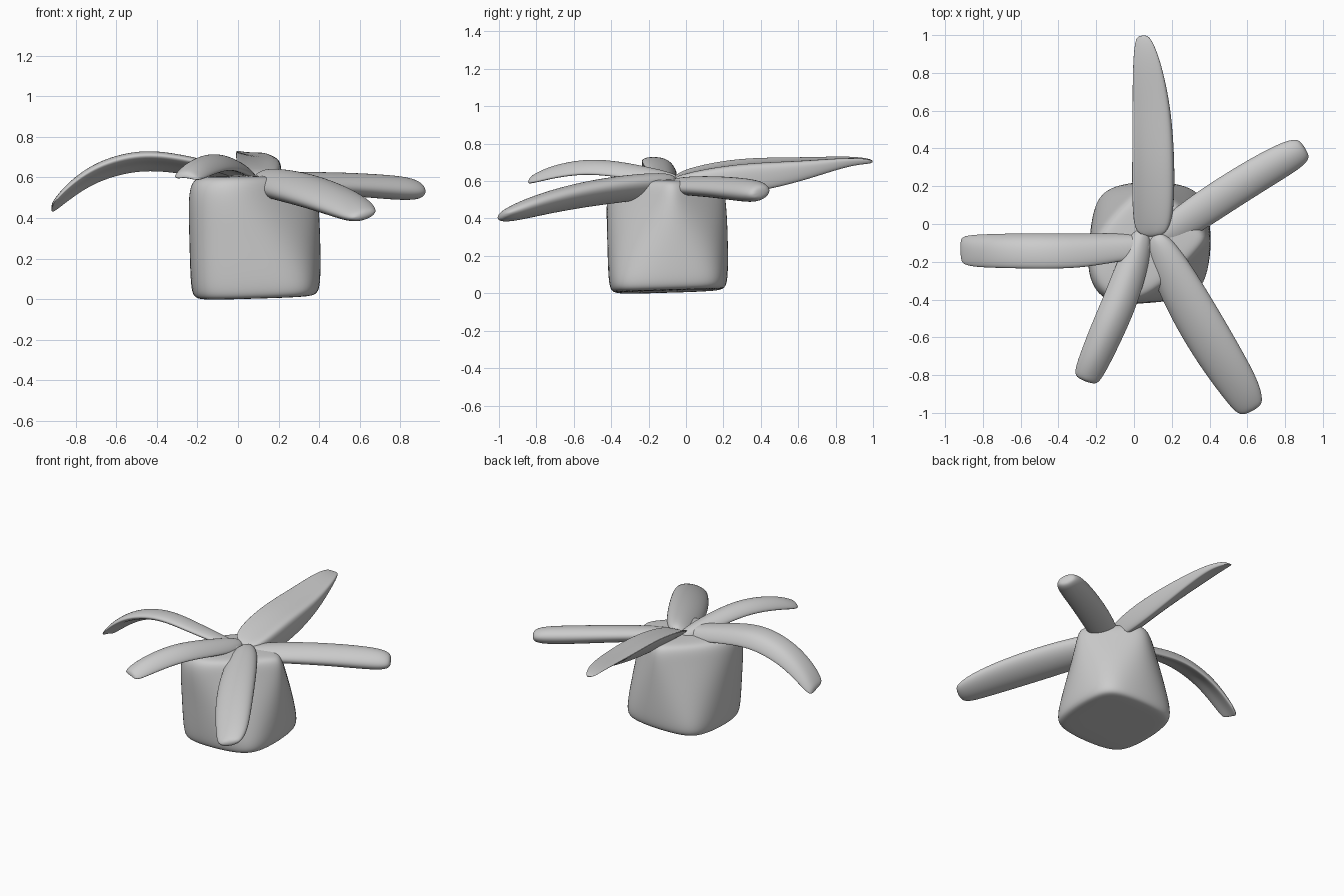
import bpy, bmesh
from mathutils import Vector


def loft(name, rings):
    """Skin closed rings of points, cap both ends and smooth the result."""
    bm = bmesh.new()
    rows = [[bm.verts.new(p) for p in ring] for ring in rings]
    n = len(rows[0])
    for a, b in zip(rows, rows[1:]):
        for i in range(n):
            j = (i + 1) % n
            bm.faces.new((a[i], a[j], b[j], b[i]))
    bm.faces.new(rows[0][::-1])
    bm.faces.new(rows[-1])
    bmesh.ops.recalc_face_normals(bm, faces=bm.faces)
    me = bpy.data.meshes.new(name)
    bm.to_mesh(me)
    bm.free()
    me.polygons.foreach_set("use_smooth", [True] * len(me.polygons))
    ob = bpy.data.objects.new(name, me)
    bpy.context.collection.objects.link(ob)
    sub = ob.modifiers.new("smooth", 'SUBSURF')
    sub.levels = sub.render_levels = 3


# Leaf cross-sections: (across, height), left side positive
OVAL = [(1.12, 0), (0.8, 0.75), (0, 1.12), (-0.8, 0.75), (-1.12, 0), (-0.8, -0.75), (0, -1.1), (0.8, -0.75)]
ARCH = [(1.1, -1.3), (0.75, 0.2), (0, 1.1), (-0.75, 0.2), (-1.1, -1.3), (-0.75, -1.5), (0, -0.9), (0.75, -1.5)]
HOOK = [(1.12, 0), (0.8, 0.8), (0, 1.1), (-0.7, 0.6), (-1.12, -1.9), (-0.85, -2.2), (-0.1, -1), (0.8, -0.8)]
WEDGE = [(1.1, 0.28), (0.5, 0.07), (-0.4, 0), (-1.1, 0.02), (-1.15, -0.4), (-1.0, -1.05), (-0.6, -0.85), (0.4, -0.3)]


def leaf(name, section, stations, tilt=0.0):
    """Stations are (x, y, z, half width, half height); tilt raises the left edge."""
    d = Vector(stations[-1][:2]) - Vector(stations[0][:2])
    side = Vector((-d.y, d.x)).normalized()
    loft(name, [[(x + side.x * w * t, y + side.y * w * t, z + h * u + tilt * w * t)
                 for t, u in section] for x, y, z, w, h in stations])


# Pot: rounded square base whose corners are cut away towards the top
rings = []
for z, h, shift, k in [(-0.012, 0.26, 0, 0), (-0.006, 0.31, 0, 0), (0.06, 0.326, 0, 0.03),
                       (0.3, 0.33, -0.003, 0.5), (0.5, 0.33, -0.01, 0.95),
                       (0.59, 0.31, -0.01, 1), (0.61, 0.24, -0.01, 1)]:
    ring = []
    for sx, sy, top_cut in [(-1, -1, 0.12), (1, -1, 0.33), (1, 1, 0.27), (-1, 1, 0.29)]:
        c = (0.115 + (top_cut - 0.115) * k) * h / 0.33
        pair = [(sx * h, sy * (h - c)), (sx * (h - c), sy * h)]
        if sx * sy < 0:
            pair.reverse()
        for x, y in pair:
            tilt = (0.02 + 0.03 * (x + y)) * (1 - z / 0.61)
            ring.append((x + 0.087 + shift, y - 0.095 + shift, z + tilt))
    rings.append(ring)
loft("pot", rings)

# Leaves fanning out from the top of the pot
leaf("back_leaf", WEDGE, [
    (0.085, -0.075, 0.62, 0.08, 0.07), (0.088, 0.05, 0.655, 0.11, 0.15), (0.09, 0.3, 0.695, 0.113, 0.18),
    (0.083, 0.6, 0.705, 0.103, 0.12), (0.06, 0.85, 0.725, 0.075, 0.05),
    (0.047, 0.96, 0.72, 0.048, 0.03), (0.042, 1.0, 0.71, 0.027, 0.015)])

leaf("left_leaf", HOOK, [
    (0.1, -0.11, 0.61, 0.06, 0.02), (-0.1, -0.125, 0.645, 0.075, 0.025), (-0.28, -0.142, 0.685, 0.09, 0.028),
    (-0.48, -0.143, 0.71, 0.093, 0.03), (-0.7, -0.142, 0.65, 0.09, 0.03),
    (-0.84, -0.142, 0.545, 0.085, 0.028), (-0.90, -0.14, 0.48, 0.075, 0.02),
    (-0.92, -0.14, 0.455, 0.055, 0.012)], 0.1)

leaf("front_left_leaf", ARCH, [
    (0.055, -0.02, 0.615, 0.05, 0.02), (0.0, -0.2, 0.65, 0.085, 0.032), (-0.07, -0.4, 0.685, 0.092, 0.034),
    (-0.135, -0.55, 0.69, 0.092, 0.034), (-0.205, -0.71, 0.66, 0.085, 0.032),
    (-0.245, -0.80, 0.625, 0.075, 0.024), (-0.258, -0.835, 0.61, 0.055, 0.014)], -0.08)

leaf("front_right_leaf", OVAL, [
    (0.10, -0.05, 0.59, 0.05, 0.045), (0.16, -0.18, 0.575, 0.10, 0.07), (0.31, -0.46, 0.545, 0.12, 0.07),
    (0.46, -0.71, 0.495, 0.116, 0.063), (0.57, -0.88, 0.445, 0.1, 0.052),
    (0.61, -0.96, 0.42, 0.08, 0.036), (0.63, -0.99, 0.415, 0.05, 0.018)], 0.22)

leaf("right_leaf", OVAL, [
    (0.12, -0.09, 0.58, 0.06, 0.03), (0.25, 0.0, 0.575, 0.09, 0.05), (0.48, 0.155, 0.57, 0.093, 0.055),
    (0.7, 0.29, 0.555, 0.09, 0.06), (0.83, 0.362, 0.545, 0.083, 0.058),
    (0.885, 0.392, 0.54, 0.067, 0.045), (0.905, 0.405, 0.538, 0.042, 0.025)], 0.15)
